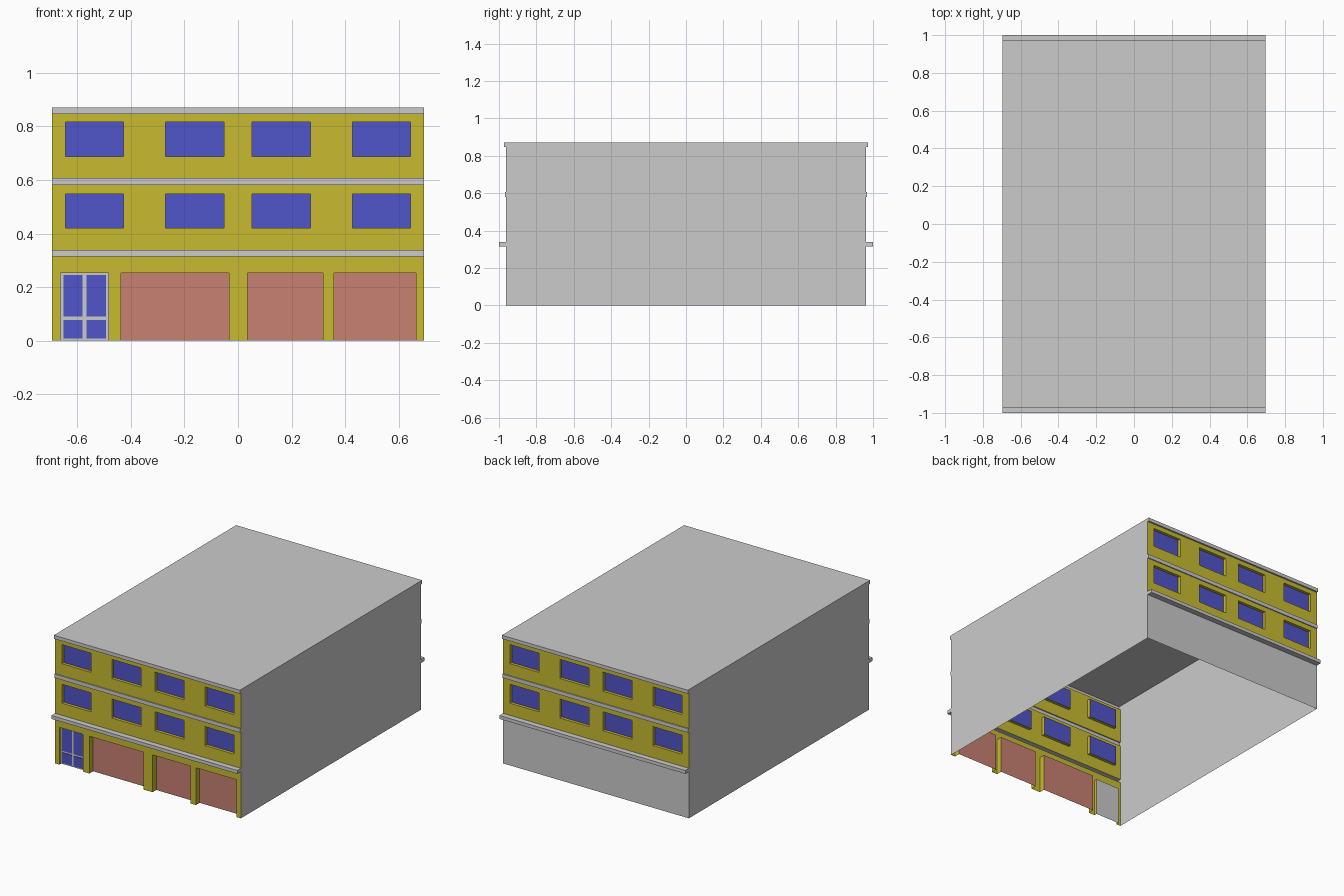
import bpy, math

if "Cube" in bpy.data.objects:
    bpy.data.objects.remove(bpy.data.objects["Cube"])

W, D, H = 0.695, 0.962, 0.87          # half width, half depth of walls, height


def material(name, rgb):
    m = bpy.data.materials.new(name)
    m.diffuse_color = (*rgb, 1)
    m.use_nodes = True
    m.node_tree.nodes["Principled BSDF"].inputs["Base Color"].default_value = m.diffuse_color
    return m


YELLOW = material("yellow_wall", (0.58, 0.50, 0.03))
BLUE = material("blue_glass", (0.08, 0.09, 0.58))
PINK = material("pink_door", (0.58, 0.22, 0.17))


def make(name, quads, mat=None, back=False):
    """Mesh from a list of quads; back=True turns it round to the rear."""
    verts = [v for q in quads for v in q]
    faces = [tuple(range(i, i + 4)) for i in range(0, len(verts), 4)]
    me = bpy.data.meshes.new(name)
    me.from_pydata(verts, [], faces)
    ob = bpy.data.objects.new(name, me)
    bpy.context.collection.objects.link(ob)
    if mat:
        me.materials.append(mat)
    if back:
        ob.rotation_euler.z = math.pi
    return ob


def front_quad(x0, x1, z0, z1, y):
    return [(x0, y, z0), (x1, y, z0), (x1, y, z1), (x0, y, z1)]


def tube(x0, x1, z0, z1, yf, yb, inward, skip=""):
    """The four sides of a recess (inward) or of a projection."""
    sides = {
        "l": [(x0, yf, z0), (x0, yb, z0), (x0, yb, z1), (x0, yf, z1)],
        "r": [(x1, yb, z0), (x1, yf, z0), (x1, yf, z1), (x1, yb, z1)],
        "b": [(x0, yf, z0), (x1, yf, z0), (x1, yb, z0), (x0, yb, z0)],
        "t": [(x0, yb, z1), (x1, yb, z1), (x1, yf, z1), (x0, yf, z1)]}
    return [q if inward else q[::-1] for k, q in sides.items() if k not in skip]


def storey(name, z0, z1, oz0, oz1, openings, back=False):
    """Yellow wall strip with recessed openings (x0, x1, depth, label, material)."""
    quads = [front_quad(-W, W, oz1, z1, -D)]
    if oz0 > z0:
        quads.append(front_quad(-W, W, z0, oz0, -D))
    x = -W
    for i, (x0, x1, depth, label, mat) in enumerate(openings):
        quads.append(front_quad(x, x0, oz0, oz1, -D))
        quads += tube(x0, x1, oz0, oz1, -D, -D + depth, True,
                      "" if oz0 > z0 else "b")
        make(f"{name}_{label}_{i + 1}",
             [front_quad(x0, x1, oz0, oz1, -D + depth)], mat, back)
        x = x1
    quads.append(front_quad(x, W, oz0, oz1, -D))
    make(name + "_wall", quads, YELLOW, back)


def band(name, z0, z1, out, back):
    """Horizontal ledge, open towards the building."""
    make(name, [front_quad(-W, W, z0, z1, -D - out)]
         + tube(-W, W, z0, z1, -D - out, -D, False), None, back)


# Side walls and roof, open underneath
make("right_wall", [[(W, -D, 0), (W, D, 0), (W, D, H), (W, -D, H)]])
make("left_wall", [[(-W, D, 0), (-W, -D, 0), (-W, -D, H), (-W, D, H)]])
make("roof", [[(-W, -D, H), (W, -D, H), (W, D, H), (-W, D, H)]])

# Upper storeys and ledges, front and back alike
half = [(0.053, 0.27), (0.427, 0.643)]
spans = [(-b, -a) for a, b in reversed(half)] + half
windows = [(a, b, 0.02, "window", BLUE) for a, b in spans]
for side, back in (("front", False), ("back", True)):
    storey(side + "_middle_floor", 0.338, 0.581, 0.42, 0.548, windows, back)
    storey(side + "_top_floor", 0.607, 0.846, 0.687, 0.816, windows, back)
    band(side + "_lower_ledge", 0.315, 0.338, 0.038, back)
    band(side + "_middle_band", 0.581, 0.607, 0.007, back)
    band(side + "_cornice", 0.846, H, 0.011, back)

# Ground floor: entrance and three garage doors in front, plain wall behind
storey("ground_floor", 0, 0.315, 0, 0.252, [
    (-0.662, -0.484, 0.02, "entrance", None),
    (-0.437, -0.034, 0.04, "garage_door", PINK),
    (0.035, 0.318, 0.04, "garage_door", PINK),
    (0.359, 0.664, 0.04, "garage_door", PINK)])
make("back_ground_wall", [front_quad(-W, W, 0, 0.315, -D)], None, True)

# Glass panes of the entrance
yf, yb = -D + 0.016, -D + 0.02
panes = []
for x0, x1 in ((-0.652, -0.58), (-0.566, -0.493)):
    for z0, z1 in ((0.008, 0.078), (0.09, 0.246)):
        panes.append(front_quad(x0, x1, z0, z1, yf))
        panes += tube(x0, x1, z0, z1, yf, yb, False)
make("entrance_panes", panes, BLUE)
